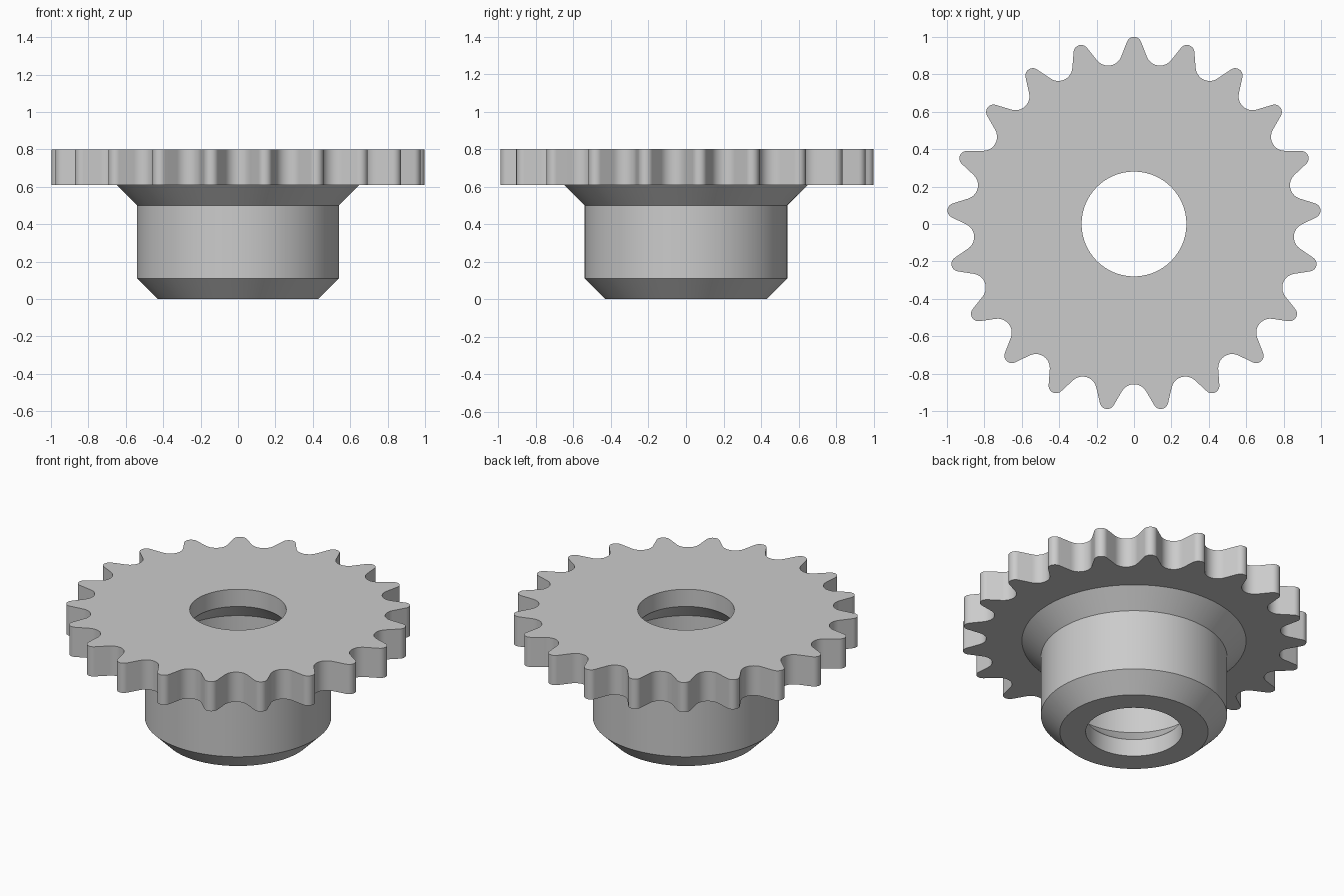
import bpy, bmesh, math
from mathutils import Vector

if "Cube" in bpy.data.objects:
    bpy.data.objects.remove(bpy.data.objects["Cube"])

TEETH = 21
STEP = 2 * math.pi / TEETH


def tooth_outline():
    """Polar points (angle, radius): seating arc in the valley, straight flank, round tip."""
    half = STEP / 2
    r_root, r_tip = 0.075, 0.04
    c_root = Vector((0.0, 0.857 + r_root))
    c_tip = Vector((0.96 * math.sin(half), 0.96 * math.cos(half)))
    d = c_tip - c_root
    # direction of the inner tangent shared by both arcs
    slope = math.atan2(d.y, d.x) + math.asin((r_root + r_tip) / d.length)
    pts = []
    for i in range(6):      # valley arc, from its middle to the flank
        a = -math.pi / 2 + slope * i / 5
        pts.append(c_root + r_root * Vector((math.cos(a), math.sin(a))))
    start, end = slope + math.pi / 2, math.pi / 2 - half
    for i in range(6):      # tip arc, from the flank to the tooth middle
        a = start + (end - start) * i / 5
        pts.append(c_tip + r_tip * Vector((math.cos(a), math.sin(a))))
    right = [(math.atan2(p.x, p.y), p.length) for p in pts]
    left = [(-a, r) for a, r in right[1:-1]]
    return left[::-1] + right


# one tooth on +y, repeated around the wheel
outline = []
for k in range(TEETH):
    for a, r in tooth_outline():
        outline.append((math.pi / 2 - (a + (k + 0.5) * STEP), r))

# closed cross-section (radius, height); None follows the tooth outline
section = [
    (0.28, 0.80), (None, 0.80), (None, 0.61),                  # toothed plate
    (0.65, 0.61), (0.54, 0.50), (0.54, 0.11), (0.43, 0.0),     # hub
    (0.28, 0.0), (0.28, 0.11), (0.39, 0.22), (0.39, 0.58), (0.28, 0.69),  # hollow bore
]

bm = bmesh.new()
rings = [[bm.verts.new(((rad or r) * math.cos(a), (rad or r) * math.sin(a), z))
          for a, r in outline] for rad, z in section]
n = len(outline)
for i, ring in enumerate(rings):
    nxt = rings[(i + 1) % len(rings)]
    for j in range(n):
        k = (j + 1) % n
        bm.faces.new((ring[j], ring[k], nxt[k], nxt[j]))
bmesh.ops.recalc_face_normals(bm, faces=bm.faces)
mesh = bpy.data.meshes.new("sprocket")
bm.to_mesh(mesh)
bm.free()

steel = bpy.data.materials.new("grey steel")
steel.diffuse_color = (0.6, 0.6, 0.6, 1)
steel.use_nodes = True
steel.node_tree.nodes["Principled BSDF"].inputs["Base Color"].default_value = steel.diffuse_color
mesh.materials.append(steel)

sprocket = bpy.data.objects.new("sprocket", mesh)
bpy.context.collection.objects.link(sprocket)
bpy.context.view_layer.objects.active = sprocket
sprocket.select_set(True)
bpy.ops.object.shade_smooth_by_angle(angle=math.radians(30))
